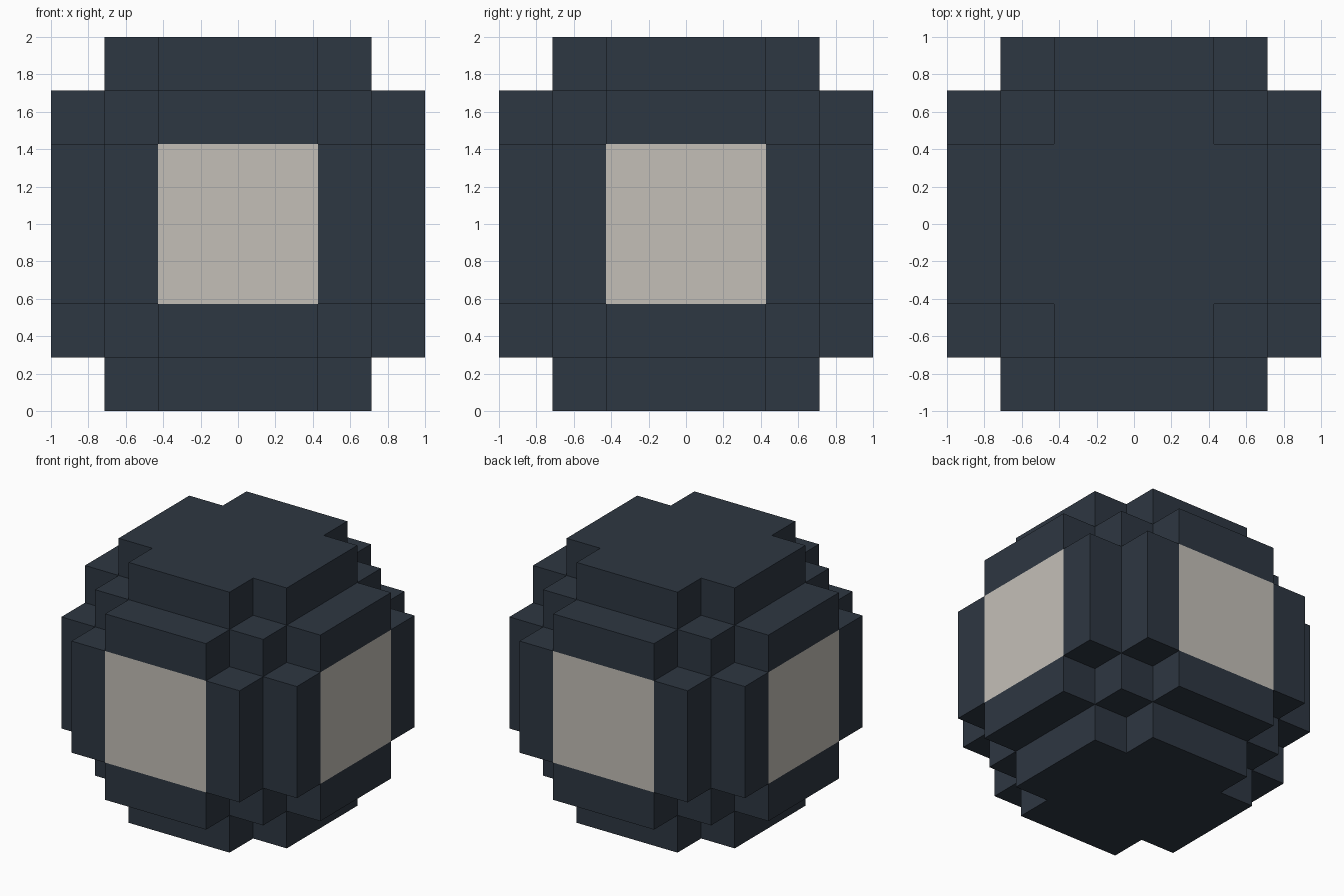
import bpy
import bmesh
import math
from itertools import product
from mathutils import Vector

cube = bpy.data.objects.get("Cube")
if cube:
    bpy.data.objects.remove(cube, do_unlink=True)

CELLS = 7              # blocks across the ball
SIZE = 2 / CELLS       # edge of one block
REACH = CELLS // 2


def make_material(name, rgb):
    mat = bpy.data.materials.new(name)
    mat.use_nodes = True
    colour = (*rgb, 1)
    mat.diffuse_color = colour
    mat.node_tree.nodes["Principled BSDF"].inputs["Base Color"].default_value = colour
    return mat


def filled(cell):
    return cell.length_squared < 14.5


def block_face(bm, cell, axis, sign):
    """Add one square on the given side of a block and return it."""
    normal = Vector((0, 0, 0))
    normal[axis] = sign
    u = Vector((0, 0, 0))
    u[(axis + 1) % 3] = 0.5
    v = normal.cross(u)
    centre = cell + normal / 2
    corners = [centre - u - v, centre + u - v, centre + u + v, centre - u + v]
    return bm.faces.new([bm.verts.new(c * SIZE + Vector((0, 0, 1))) for c in corners])


# Stepped ball: only the outer sides of the blocks
bm = bmesh.new()
span = range(-REACH, REACH + 1)
for cell in map(Vector, product(span, repeat=3)):
    if not filled(cell):
        continue
    for axis, sign in product(range(3), (-1, 1)):
        neighbour = cell.copy()
        neighbour[axis] += sign
        if filled(neighbour):
            continue
        face = block_face(bm, cell, axis, sign)
        # Pale square panel in the middle of each of the four upright sides
        others = [abs(cell[i]) for i in range(3) if i != axis]
        is_panel = axis != 2 and abs(cell[axis]) == REACH and max(others) <= 1
        face.material_index = int(is_panel)

# Weld the squares and merge flat areas of one colour
bmesh.ops.remove_doubles(bm, verts=bm.verts[:], dist=SIZE / 100)
bmesh.ops.dissolve_limit(bm, angle_limit=math.radians(1), verts=bm.verts[:],
                         edges=bm.edges[:], delimit={'MATERIAL'})

mesh = bpy.data.meshes.new("stepped_ball")
bm.to_mesh(mesh)
bm.free()
mesh.materials.append(make_material("dark slate", (0.027, 0.038, 0.054)))
mesh.materials.append(make_material("pale stone", (0.55, 0.52, 0.475)))
ball = bpy.data.objects.new("stepped_ball", mesh)
bpy.context.scene.collection.objects.link(ball)
